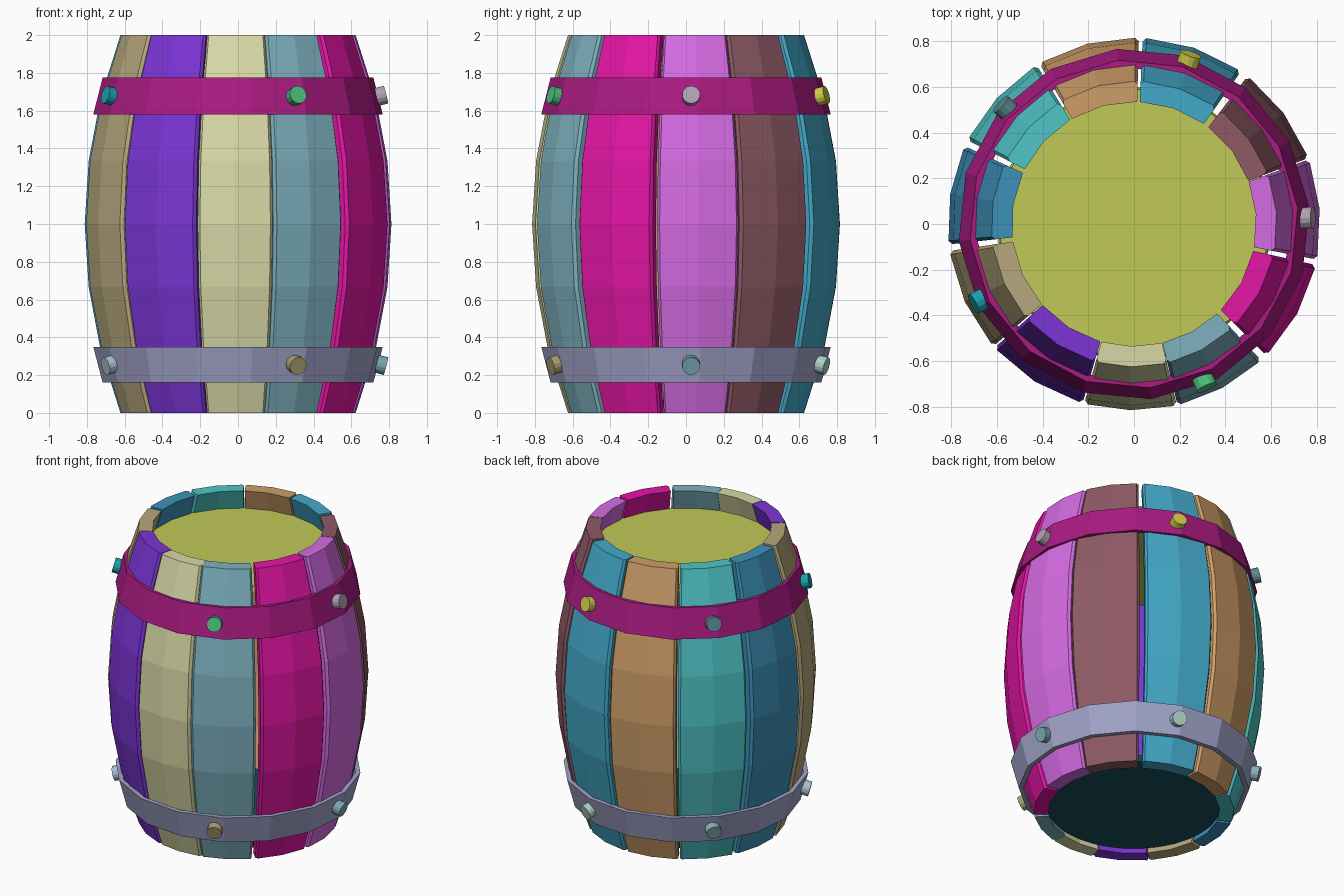
import bpy, bmesh, math
from mathutils import Vector

if "Cube" in bpy.data.objects:
    bpy.data.objects.remove(bpy.data.objects["Cube"])


def finish(bm, name, color):
    bmesh.ops.recalc_face_normals(bm, faces=bm.faces[:])
    me = bpy.data.meshes.new(name)
    bm.to_mesh(me)
    bm.free()
    ob = bpy.data.objects.new(name, me)
    bpy.context.collection.objects.link(ob)
    mat = bpy.data.materials.new(name + "_paint")
    rgb = [int(color[i:i + 2], 16) / 255 for i in (0, 2, 4)]
    mat.diffuse_color = (*[c ** 2.2 for c in rgb], 1)
    mat.use_nodes = True
    mat.node_tree.nodes["Principled BSDF"].inputs["Base Color"].default_value = mat.diffuse_color
    me.materials.append(mat)
    return ob


def polar(r, a, z):
    return Vector((r * math.cos(a), r * math.sin(a), z))


def loft(bm, rings, closed=False):
    vs = [[bm.verts.new(p) for p in ring] for ring in rings]
    n = len(vs[0])
    pairs = list(zip(vs, vs[1:])) + ([(vs[-1], vs[0])] if closed else [])
    for a, b in pairs:
        for i in range(n):
            j = (i + 1) % n
            bm.faces.new((a[i], a[j], b[j], b[i]))
    if not closed:
        bm.faces.new(vs[0][::-1])
        bm.faces.new(vs[-1])


def bulge(z):
    return 0.815 - 0.19 * (z - 1) ** 2


# Bowed staves: start angle, end angle, colour
staves = [(-11, 20.3, "d46be2"), (20.7, 52.5, "8d5a65"), (55, 87.3, "45a8c8"),
          (88.5, 120.5, "cd9c68"), (121.5, 153.3, "50c4c6"), (155.3, 186.3, "4090b8"),
          (188.3, 221, "b5a67c"), (221.6, 254, "7b38d4"), (254.5, 283.3, "d8d8a6"),
          (283.5, 313, "7cb0be"), (315.2, 347.3, "e41ca4")]
for k, (d0, d1, col) in enumerate(staves):
    a, b = math.radians(d0), math.radians(d1)
    m, c = (a + b) / 2, 0.02
    rings = []
    for i in range(7):
        z = i / 3
        ro = bulge(z)
        ri = ro - 0.09
        section = [(a, ri), (a, ro - 0.015), (a + c, ro), (m, ro),
                   (b - c, ro), (b, ro - 0.015), (b, ri), (m, ri)]
        rings.append([polar(r, t, z) for t, r in section])
    bm = bmesh.new()
    loft(bm, rings)
    finish(bm, f"stave_{k + 1}", col)


# Recessed lid and base discs
def disc(name, r0, r1, z0, z1, col):
    bm = bmesh.new()
    loft(bm, [[polar(r, 2 * math.pi * i / 32, z) for i in range(32)]
              for r, z in ((r0, z0), (r1, z1))])
    finish(bm, name, col)


disc("lid", 0.60, 0.59, 1.82, 1.86, "c0c858")
disc("base", 0.545, 0.56, 0.04, 0.08, "1c505c")


# Conical hoops, each with five rivets
def hoop(name, z0, z1, r0, r1, col, rivet_cols):
    t = 0.03
    n = 16
    bm = bmesh.new()
    loft(bm, [[polar(r, 2 * math.pi * (i + 0.25) / n, z) for r, z in
               ((r0 - t, z0), (r0, z0), (r1, z1), (r1 - t, z1))]
              for i in range(n)], closed=True)
    finish(bm, name, col)
    zc, rc = (z0 + z1) / 2, (r0 + r1) / 2
    slope = (r0 - r1) / (z1 - z0)
    for k, (deg, rcol) in enumerate(zip((2, 71.5, 138, 206.5, 294), rivet_cols)):
        ang = math.radians(deg)
        axis = polar(1, ang, slope).normalized()
        bm = bmesh.new()
        bmesh.ops.create_cone(bm, cap_ends=True, segments=14, radius1=0.048,
                              radius2=0.048, depth=0.06)
        ob = finish(bm, f"{name}_rivet_{k + 1}", rcol)
        ob.location = polar(rc + 0.01, ang, zc)
        ob.rotation_mode = 'QUATERNION'
        ob.rotation_quaternion = axis.to_track_quat('Z', 'Y')


hoop("upper_hoop", 1.58, 1.775, 0.77, 0.72, "a82080",
     ("b0a0b0", "d0cc48", "5c8890", "20a0ac", "50c080"))
hoop("lower_hoop", 0.16, 0.35, 0.72, 0.77, "a0a2c8",
     ("78a8b0", "a8d0c4", "88b0b8", "a8c0d0", "a89c70"))
